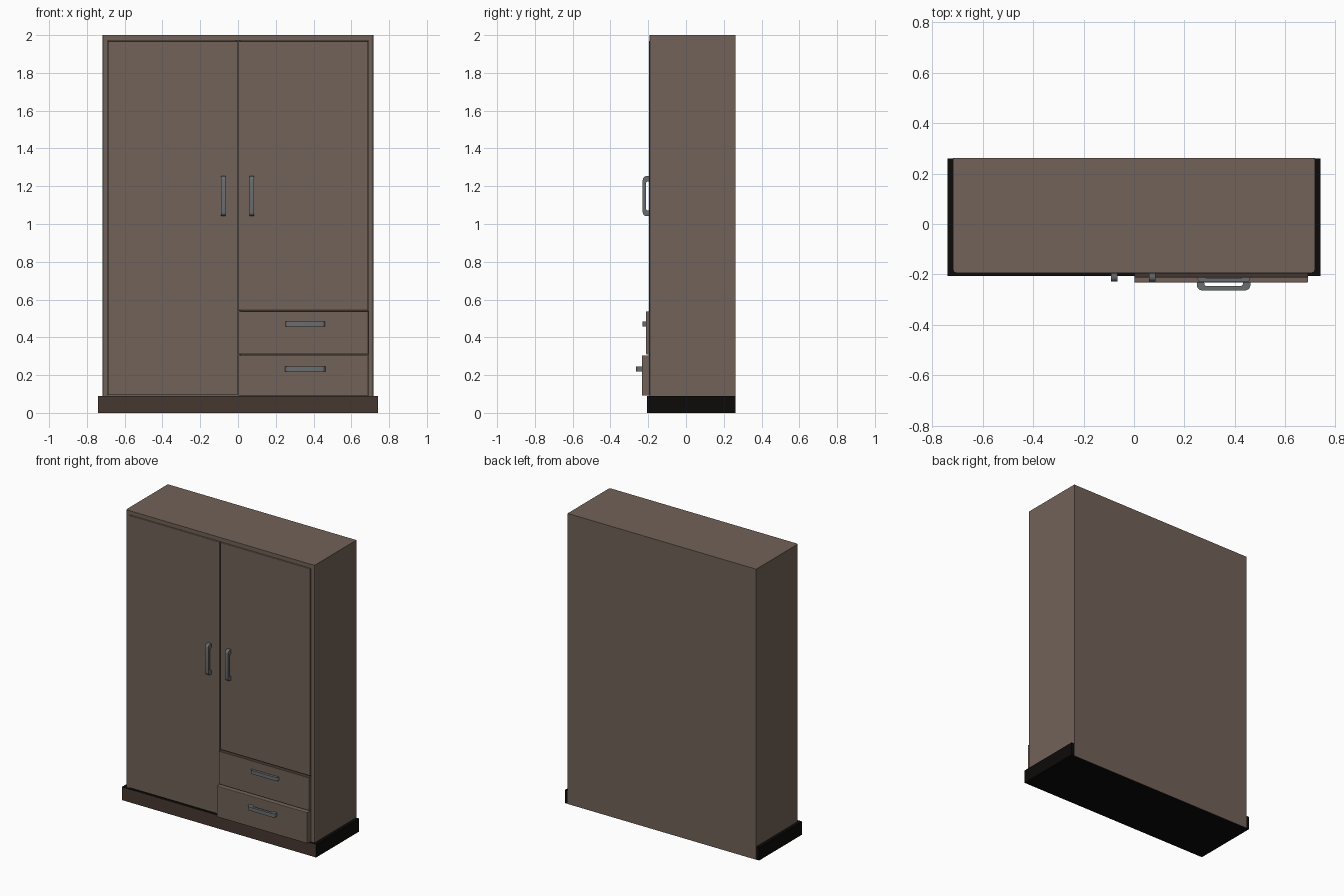
import bpy, bmesh, math
from mathutils import Vector

if "Cube" in bpy.data.objects:
    bpy.data.objects.remove(bpy.data.objects["Cube"])


def material(name, rgb):
    m = bpy.data.materials.new(name)
    lin = [((c / 255 + 0.055) / 1.055) ** 2.4 for c in rgb]
    m.diffuse_color = (*lin, 1)
    m.use_nodes = True
    m.node_tree.nodes["Principled BSDF"].inputs["Base Color"].default_value = m.diffuse_color
    return m


BROWN = material("taupe wood", (114, 98, 88))
DARK = material("dark brown wood", (70, 55, 48))
BLACK = material("black base", (12, 11, 10))
METAL = material("grey metal", (106, 109, 112))


def finish(bm, name, mats):
    bmesh.ops.recalc_face_normals(bm, faces=bm.faces)
    me = bpy.data.meshes.new(name)
    bm.to_mesh(me)
    bm.free()
    for m in mats:
        me.materials.append(m)
    ob = bpy.data.objects.new(name, me)
    bpy.context.collection.objects.link(ob)
    return ob


def box(name, lo, hi, mats=(BROWN,), bevel=0, pick=None):
    """Box between two corners; bevels the edges whose midpoint passes pick."""
    bm = bmesh.new()
    bmesh.ops.create_cube(bm, size=1)
    for v in bm.verts:
        v.co = Vector([lo[i] if v.co[i] < 0 else hi[i] for i in range(3)])
    if bevel:
        edges = [e for e in bm.edges if pick((e.verts[0].co + e.verts[1].co) / 2)]
        bmesh.ops.bevel(bm, geom=edges, offset=bevel, segments=2,
                        profile=0.5, affect='EDGES')
    return finish(bm, name, mats)


def colour_by(ob, rule):
    for p in ob.data.polygons:
        p.material_index = 1 if rule(p.normal) else 0


def handle(name, centre, vertical):
    """Rounded U-shaped pull, profile extruded across its width."""
    L, D, r, w = 0.106, 0.033, 0.02, 0.0125
    half = [(L, 0)]
    for i in range(6):
        a = math.pi / 2 * i / 5
        half.append((L - r + r * math.cos(a), D - r + r * math.sin(a)))
    inner = [(0.070, 0.016), (0.076, 0.010), (0.078, 0)]
    prof = half + [(-u, v) for u, v in reversed(half)]
    prof += [(-u, v) for u, v in reversed(inner)] + inner
    bm = bmesh.new()

    def place(u, v, t):
        x, z = (t, u) if vertical else (u, t)
        return (centre[0] + x, centre[1] - v, centre[2] + z)

    f = bm.faces.new([bm.verts.new(place(u, v, -w)) for u, v in prof])
    ext = bmesh.ops.extrude_face_region(bm, geom=[f])
    move = (2 * w, 0, 0) if vertical else (0, 0, 2 * w)
    bmesh.ops.translate(bm, vec=move, verts=[g for g in ext["geom"]
                                             if isinstance(g, bmesh.types.BMVert)])
    ob = finish(bm, name, [METAL])
    bpy.context.view_layer.objects.active = ob
    ob.select_set(True)
    bpy.ops.object.shade_smooth_by_angle(angle=math.radians(35))
    ob.select_set(False)


FRONT, BACK, W = -0.194, 0.2625, 0.718

# Plinth: black with a dark brown front
base = box("base", (-0.74, -0.207, 0), (0.74, 0.261, 0.09), (BLACK, DARK))
colour_by(base, lambda n: n.y < -0.5)

# Carcass
for s, side in ((-1, "left"), (1, "right")):
    x0, x1 = sorted((s * 0.692, s * W))
    box(side + "_side_panel", (x0, FRONT, 0.09), (x1, 0.258, 2.0), bevel=0.012,
        pick=lambda c, s=s: c.y < FRONT + 0.001 and abs(c.x - s * W) < 0.001)
box("top_panel", (-0.692, FRONT, 1.972), (0.692, 0.258, 2.0))
box("bottom_panel", (-0.692, -0.175, 0.09), (0.692, 0.258, 0.105))
box("centre_divider", (-0.012, -0.175, 0.105), (0.012, 0.258, 1.972))
box("drawer_shelf", (0.012, -0.175, 0.525), (0.692, 0.258, 0.54))
box("back_panel", (-W, 0.257, 0), (W, BACK, 2.0))

# Doors
front_edge = lambda c: c.y < -0.19
box("left_door", (-0.688, -0.197, 0.094), (-0.003, -0.177, 1.968),
    bevel=0.003, pick=front_edge)
box("right_door", (0.003, -0.197, 0.543), (0.688, -0.177, 1.968),
    bevel=0.003, pick=front_edge)

# Drawers, the lower one pulled out a little further
upper = box("upper_drawer", (0.002, -0.213, 0.31), (0.69, -0.05, 0.537),
            (BROWN, DARK), bevel=0.004, pick=lambda c: c.y < -0.21)
colour_by(upper, lambda n: n.z > 0.9)
box("lower_drawer", (0.002, -0.233, 0.092), (0.69, -0.05, 0.305),
    bevel=0.004, pick=lambda c: c.y < -0.23)

# Handles
handle("left_door_handle", (-0.078, -0.196, 1.148), True)
handle("right_door_handle", (0.073, -0.196, 1.148), True)
handle("upper_drawer_handle", (0.356, -0.198, 0.47), False)
handle("lower_drawer_handle", (0.356, -0.2305, 0.232), False)
